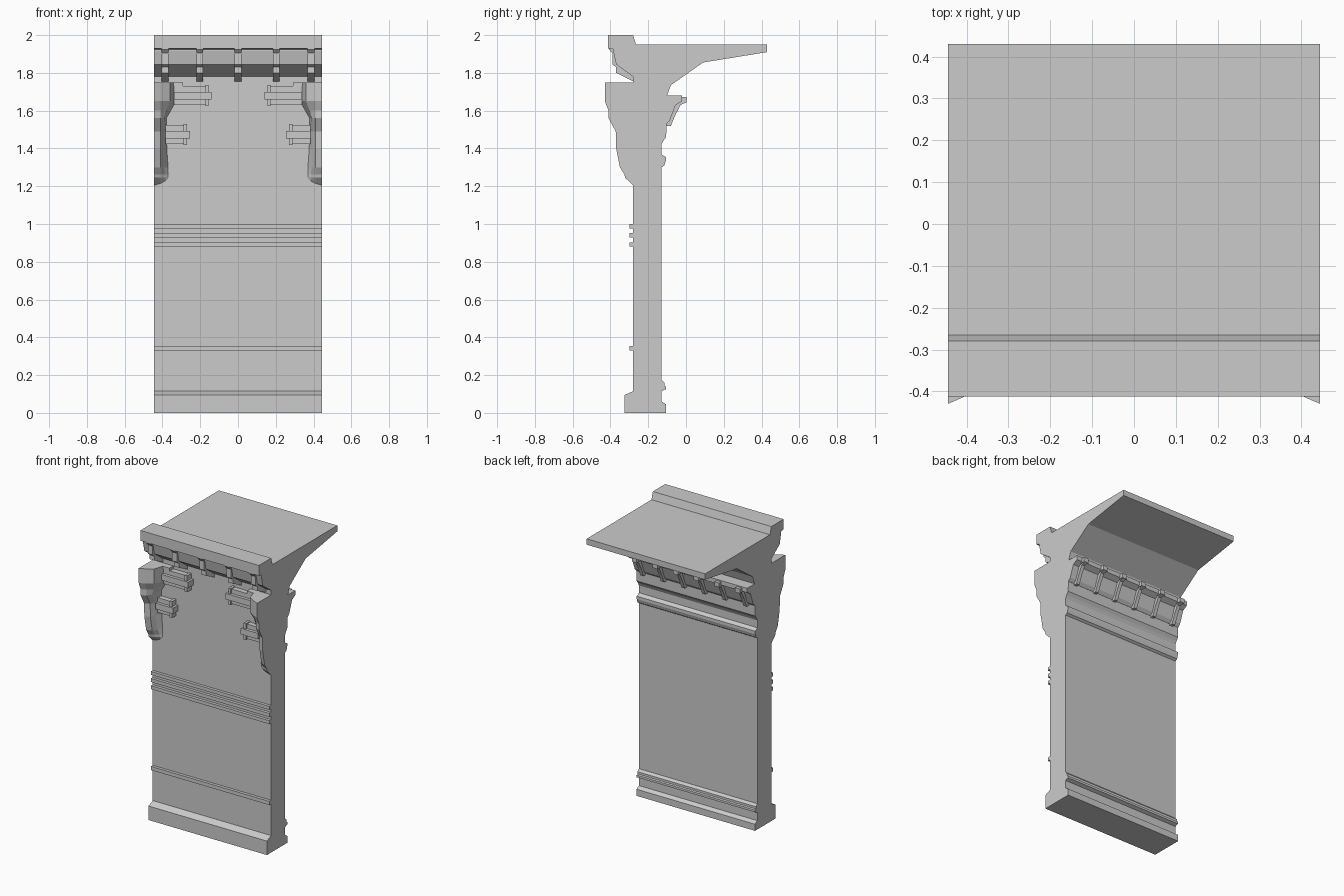
import bpy, bmesh

W = 0.445  # half width of the wall module


def finish(bm, name):
    bmesh.ops.recalc_face_normals(bm, faces=bm.faces)
    me = bpy.data.meshes.new(name)
    bm.to_mesh(me)
    bm.free()
    ob = bpy.data.objects.new(name, me)
    bpy.context.collection.objects.link(ob)
    return ob


def loft(name, rings):
    """Skin a stack of matching rings and cap both ends."""
    bm = bmesh.new()
    rows = [[bm.verts.new(p) for p in r] for r in rings]
    n = len(rows[0])
    for a, b in zip(rows, rows[1:]):
        for i in range(n):
            j = (i + 1) % n
            bm.faces.new((a[i], a[j], b[j], b[i]))
    bm.faces.new(rows[0])
    bm.faces.new(rows[-1])
    return finish(bm, name)


def extrude_x(name, profile, x0, x1):
    """Extrude a (y, z) profile along x."""
    return loft(name, [[(x, y, z) for y, z in profile] for x in (x0, x1)])


def box(name, x0, x1, y0, y1, z0, z1):
    return extrude_x(name, [(y0, z0), (y1, z0), (y1, z1), (y0, z1)], x0, x1)


def mirror(ob):
    m = ob.modifiers.new("mirror", 'MIRROR')
    m.use_axis = (True, False, False)
    m.use_mirror_merge = False
    # mirror about the world centre: mesh origins sit on x = 0


# wall: front with raised bands, cornice, roof ledge, moulded back
front = [(-.325, 0), (-.325, .095), (-.28, .115)]
for lo, hi in ((.33, .355), (.88, .903), (.928, .952), (.977, 1.0)):
    front += [(-.28, lo), (-.30, lo), (-.30, hi), (-.28, hi)]
cornice = [(-.28, 1.78), (-.37, 1.845), (-.385, 1.915), (-.385, 1.925), (-.412, 1.93),
           (-.412, 2.0), (-.28, 2.0), (-.265, 1.95)]
ledge = [(.43, 1.95), (.43, 1.91), (.09, 1.855), (-.08, 1.735), (-.10, 1.68)]
back = [(-.105, 1.46), (-.12, 1.44), (-.13, 1.42), (-.13, 1.37), (-.118, 1.36),
        (-.107, 1.355), (-.107, 1.335), (-.115, 1.31), (-.13, 1.30),
        (-.13, .175), (-.115, .16), (-.115, .145), (-.107, .14), (-.107, .125),
        (-.13, .115), (-.13, .06), (-.12, .055), (-.105, .045), (-.105, 0)]
extrude_x("wall", front + cornice + ledge + back, -W, W)

# cornice dentils
dentil = [(-.27, 1.75), (-.28, 1.755), (-.37, 1.80), (-.37, 1.83), (-.39, 1.845),
          (-.39, 1.905), (-.408, 1.925), (-.408, 1.94), (-.30, 1.94)]
for x in (-.387, -.203, 0, .203, .387):
    extrude_x("cornice_dentil", dentil, x - .018, x + .018)

# back shelf moulding and its brackets
extrude_x("back_shelf", [(-.11, 1.68), (-.02, 1.68), (-.02, 1.65), (-.055, 1.63),
                         (-.085, 1.55), (-.103, 1.53), (-.11, 1.53)], -W, W)
for i in range(6):
    x = -.3875 + i * .155
    extrude_x("back_bracket", [(-.11, 1.67), (0, 1.67), (0, 1.642), (-.028, 1.632),
                               (-.055, 1.58), (-.08, 1.52), (-.11, 1.52)],
              x - .012, x + .012)
    box("bracket_tip", x - .018, x + .018, -.04, .002, 1.642, 1.672)

# corner buttresses: z, front depth, shoulder x, root x
steps = [(1.75, -.43, .36, .327), (1.65, -.43, .36, .327), (1.60, -.41, .378, .355),
         (1.56, -.41, .39, .378), (1.49, -.372, .395, .378), (1.40, -.37, .395, .375),
         (1.30, -.35, .39, .368), (1.262, -.326, .385, .365), (1.245, -.322, .385, .365)]
rings = [[(W, y, z), (.41, y + .015, z), (a, min(y + .045, -.29), z),
          (b, -.275, z), (W, -.275, z)] for z, y, a, b in steps]
rings.append([(W, -.281, 1.205), (.41, -.281, 1.215), (.385, -.281, 1.228),
              (.365, -.275, 1.235), (W, -.275, 1.205)])
mirror(loft("corner_buttress", rings))
mirror(box("buttress_cap", .29, .37, -.32, -.27, 1.73, 1.75))

# horizontal clamps reaching in from the buttresses
for tip, root, zc in ((.14, .34, 1.68), (.255, .385, 1.473)):
    mirror(box("clamp_body", tip + .033, root, -.315, -.27, zc - .05, zc + .05))
    mirror(box("clamp_plate", tip + .015, tip + .033, -.325, -.27, zc - .056, zc + .056))
    mirror(box("clamp_bar", tip, root, -.335, -.27, zc - .02, zc + .02))
